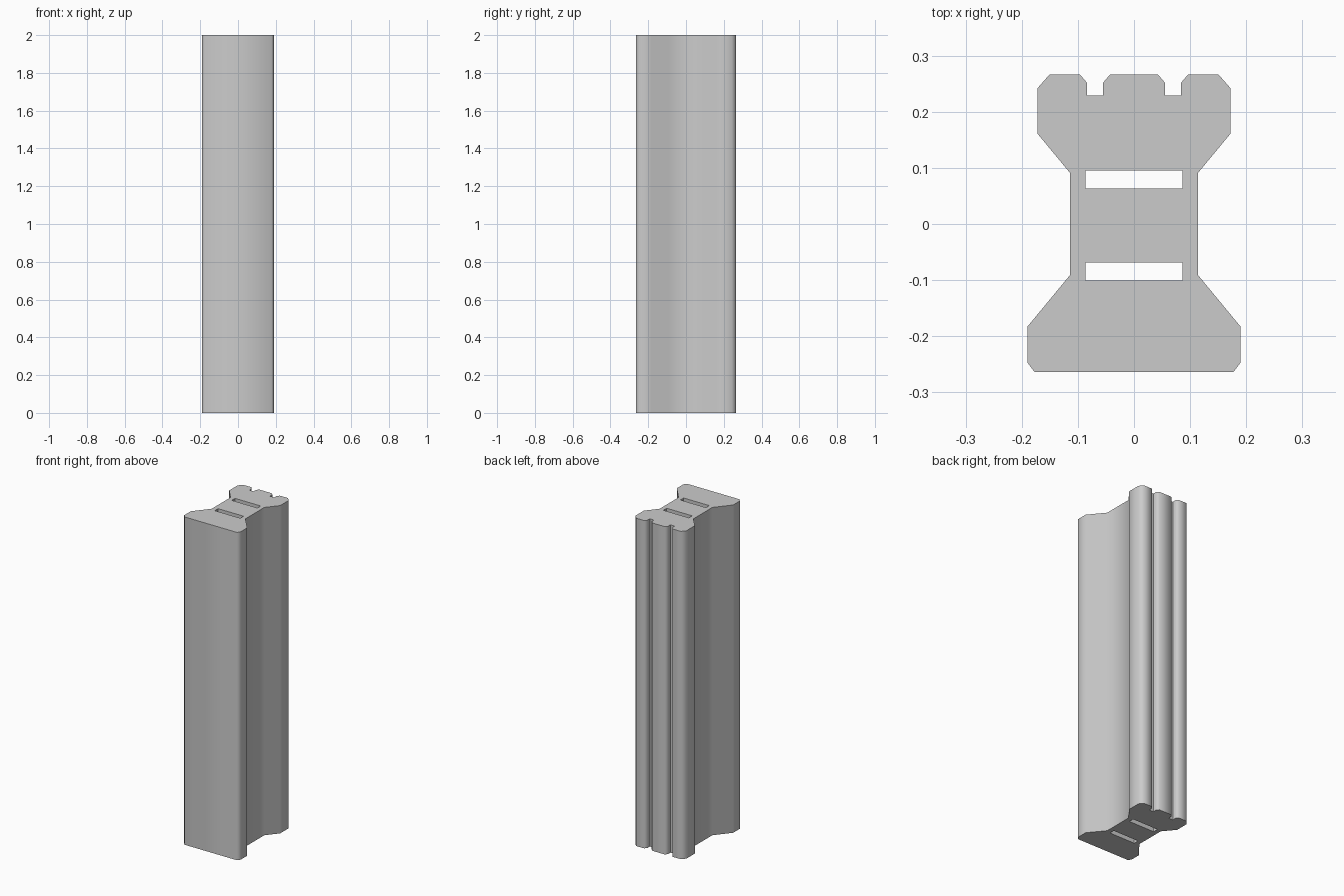
import bpy, bmesh
from math import radians

if "Cube" in bpy.data.objects:
    bpy.data.objects.remove(bpy.data.objects["Cube"])

HEIGHT = 2.0

# Right half of the cross-section, front to back
half = [(0.177, -0.264), (0.190, -0.247), (0.190, -0.183), (0.114, -0.091),
        (0.114, 0.091), (0.172, 0.161), (0.172, 0.242), (0.151, 0.266),
        (0.096, 0.266), (0.084, 0.252), (0.084, 0.229), (0.055, 0.229),
        (0.055, 0.252), (0.043, 0.266)]
outline = half + [(-x, y) for x, y in reversed(half)]


def slot(y0, y1, w=0.0865):
    return [(-w, y0), (w, y0), (w, y1), (-w, y1)]


bm = bmesh.new()


def add_loop(points):
    vs = [bm.verts.new((x, y, 0)) for x, y in points]
    return [bm.edges.new((vs[i - 1], vs[i])) for i in range(len(vs))]


# Flat section: outer outline with two slots left open
edges = []
for loop in (outline, slot(0.063, 0.095), slot(-0.101, -0.069)):
    edges += add_loop(loop)
bmesh.ops.triangle_fill(bm, use_beauty=True, use_dissolve=False, edges=edges,
                        normal=(0, 0, 1))

# Extrude the section to full height
res = bmesh.ops.extrude_face_region(bm, geom=bm.faces[:], use_keep_orig=True)
top = [g for g in res["geom"] if isinstance(g, bmesh.types.BMVert)]
bmesh.ops.translate(bm, verts=top, vec=(0, 0, HEIGHT))
bmesh.ops.recalc_face_normals(bm, faces=bm.faces[:])

mesh = bpy.data.meshes.new("extruded_post")
bm.to_mesh(mesh)
bm.free()
post = bpy.data.objects.new("extruded_post", mesh)
bpy.context.collection.objects.link(post)

# Soft chamfers, crisp ends and grooves
bpy.context.view_layer.objects.active = post
post.select_set(True)
bpy.ops.object.shade_smooth_by_angle(angle=radians(60))
